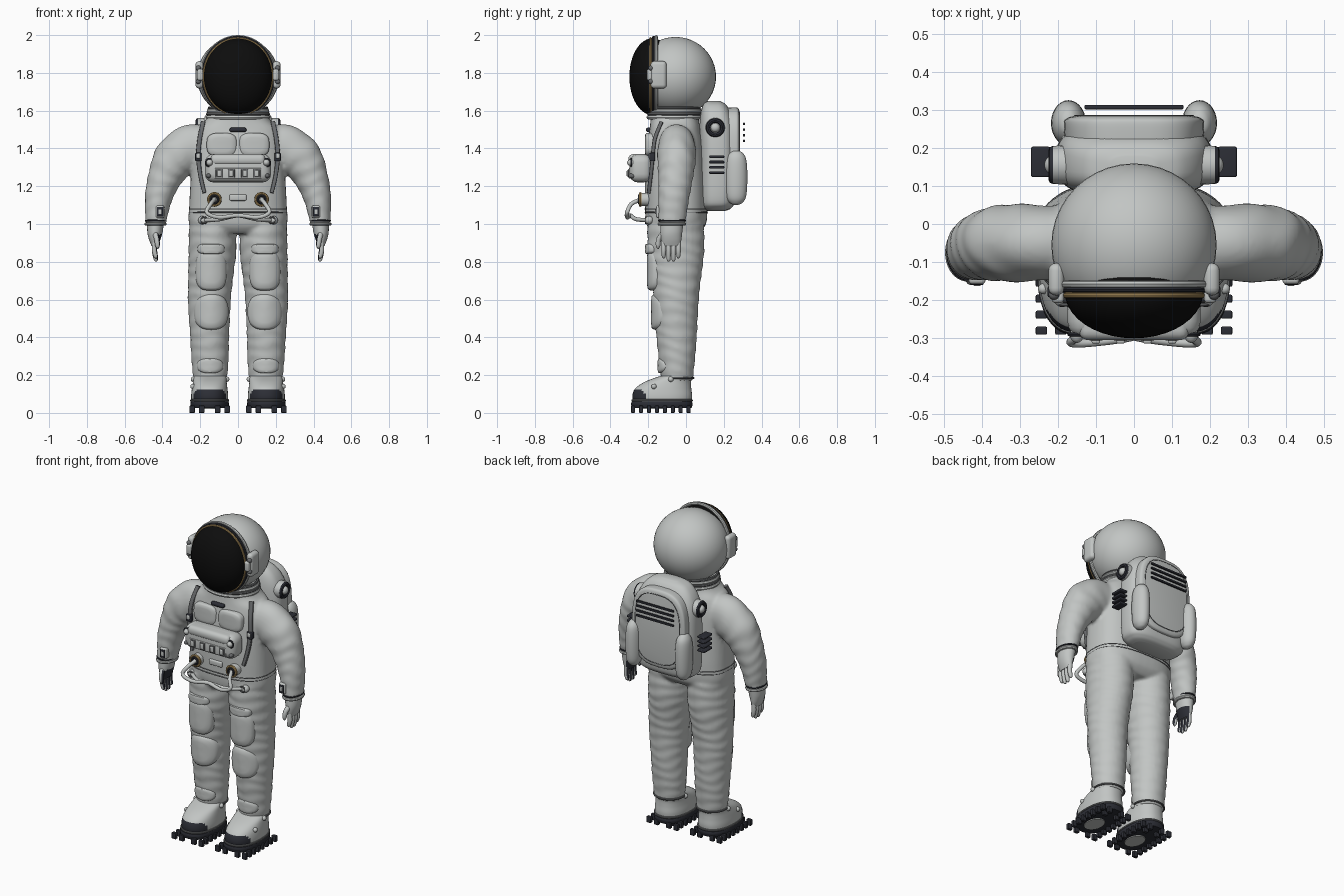
import bpy, bmesh, math
from mathutils import Vector, Matrix

if "Cube" in bpy.data.objects:
    bpy.data.objects.remove(bpy.data.objects["Cube"])


def material(name, r, g, b):
    m = bpy.data.materials.new(name)
    m.use_nodes = True
    m.diffuse_color = (r, g, b, 1)
    m.node_tree.nodes["Principled BSDF"].inputs["Base Color"].default_value = (r, g, b, 1)
    return m


SUIT = material("suit_grey", 0.54, 0.56, 0.55)
DARK = material("dark_rubber", 0.025, 0.027, 0.036)
BLACK = material("visor_black", 0.004, 0.004, 0.004)
GOLD = material("gold_trim", 0.42, 0.28, 0.11)
TRIM = material("mid_grey", 0.14, 0.145, 0.15)


def make(name, bm, mat, mirror=False, rule=None, rule_mat=DARK):
    """Turn a bmesh into an object, optionally mirrored and two-coloured."""
    bmesh.ops.recalc_face_normals(bm, faces=bm.faces)
    bm.normal_update()
    for f in bm.faces:
        f.smooth = True
        if rule and rule(f.calc_center_median(), f.normal):
            f.material_index = 1
    for e in bm.edges:
        e.smooth = e.calc_face_angle(0) < 0.75
    me = bpy.data.meshes.new(name)
    bm.to_mesh(me)
    bm.free()
    me.materials.append(mat)
    if rule:
        me.materials.append(rule_mat)
    ob = bpy.data.objects.new(name, me)
    bpy.context.collection.objects.link(ob)
    if mirror:
        ob.modifiers.new("mirror", 'MIRROR').use_mirror_merge = False
    return ob


def spline(pts, closed, steps):
    """Catmull-Rom through tuples of position and radii."""
    n, out = len(pts), []
    get = lambda i: pts[i % n] if closed else pts[max(0, min(n - 1, i))]
    for i in range(n if closed else n - 1):
        a, b, c, d = (get(i + k) for k in (-1, 0, 1, 2))
        for s in range(steps):
            t = s / steps
            out.append([0.5 * (2 * q + (r - p) * t + (2 * p - 5 * q + 4 * r - w) * t * t
                               + (3 * q - p - 3 * r + w) * t ** 3) for p, q, r, w in zip(a, b, c, d)])
    return out if closed else out + [list(pts[-1])]


def spow(v, power):
    return math.copysign(abs(v) ** (2 / power), v)


def sweep(bm, pts, ref=(0, 1, 0), n=24, power=2, closed=False, steps=6, flat=False, wrinkle=0):
    """Skin superellipse sections along a path of (x, y, z, ru, rv)."""
    rows, ref, loops = spline(pts, closed, steps), Vector(ref), []
    for i, p in enumerate(rows):
        nxt = rows[(i + 1) % len(rows)] if closed else rows[min(i + 1, len(rows) - 1)]
        prv = rows[i - 1] if closed else rows[max(i - 1, 0)]
        t = Vector((0, 0, 1)) if flat else (Vector(nxt[:3]) - Vector(prv[:3])).normalized()
        v = (ref - t * ref.dot(t)).normalized()
        u = v.cross(t)
        loop = []
        for k in range(n):
            a = 2 * math.pi * k / n
            w = 1 + wrinkle * math.sin(95 * p[2] + 2 * math.sin(a) + math.sin(3 * a + 20 * p[2]))
            loop.append(bm.verts.new(Vector(p[:3]) + u * max(p[3], .001) * w * spow(math.cos(a), power)
                                     + v * max(p[4], .001) * w * spow(math.sin(a), power)))
        loops.append(loop)
    for i in range(len(loops) - (0 if closed else 1)):
        a, b = loops[i], loops[(i + 1) % len(loops)]
        for k in range(n):
            bm.faces.new((a[k], a[(k + 1) % n], b[(k + 1) % n], b[k]))
    if not closed:
        bm.faces.new(loops[0])
        bm.faces.new(loops[-1])
    return bm


def tube(name, pts, mat, mirror=False, rule=None, **kw):
    return make(name, sweep(bmesh.new(), pts, **kw), mat, mirror, rule)


def ring(name, c, rx, ry, r, mat, axis='z', mirror=False, power=2, n=64):
    """Closed round cord lying square to an axis."""
    pts = []
    for k in range(n):
        a = spow(math.cos(2 * math.pi * k / n), power) * rx
        b = spow(math.sin(2 * math.pi * k / n), power) * ry
        d = {'x': (0, a, b), 'y': (a, 0, b), 'z': (a, b, 0)}[axis]
        pts.append((c[0] + d[0], c[1] + d[1], c[2] + d[2], r, r))
    ref = {'x': (1, 0, 0), 'y': (0, 1, 0), 'z': (0, 0, 1)}[axis]
    return tube(name, pts, mat, mirror, ref=ref, n=8, closed=True, steps=1)


def box(name, c, size, bevel, mat, mirror=False):
    bm = bmesh.new()
    bmesh.ops.create_cube(bm, size=1, matrix=Matrix.Translation(c) @ Matrix.Diagonal((*size, 1)))
    if bevel:
        bmesh.ops.bevel(bm, geom=bm.edges[:], offset=bevel, segments=4, profile=0.5, affect='EDGES')
    return make(name, bm, mat, mirror)


def ball(name, c, size, mat, mirror=False):
    bm = bmesh.new()
    bmesh.ops.create_uvsphere(bm, u_segments=40, v_segments=24, radius=1,
                              matrix=Matrix.Translation(c) @ Matrix.Diagonal((*size, 1)))
    return make(name, bm, mat, mirror)


def pad(name, cx, cz, hx, hz, y, curve, bulge, mat, mirror=True, power=3.2):
    """Cushion wrapped on the front of a rounded body."""
    bm, n, loops = bmesh.new(), 40, []
    for r, back in ((1, .04), (1, 0), (.96, -.5 * bulge), (.88, -.85 * bulge), (.6, -bulge), (.2, -bulge)):
        loop = []
        for k in range(n):
            a = 2 * math.pi * k / n
            dx = hx * r * spow(math.cos(a), power)
            loop.append(bm.verts.new((cx + dx, y + curve * dx * dx + back, cz + hz * r * spow(math.sin(a), power))))
        loops.append(loop)
    for a, b in zip(loops, loops[1:]):
        for k in range(n):
            bm.faces.new((a[k], a[(k + 1) % n], b[(k + 1) % n], b[k]))
    bm.faces.new(loops[-1])
    return make(name, bm, mat, mirror)


# Suit body: torso, arms and legs fused into one soft skin
bm = bmesh.new()
sweep(bm, [(0, -.055, .95, .2, .12), (0, -.052, 1.0, .258, .158), (0, -.052, 1.1, .258, .165),
           (0, -.055, 1.25, .25, .162), (0, -.055, 1.42, .24, .15), (0, -.058, 1.5, .22, .135),
           (0, -.06, 1.55, .17, .128), (0, -.06, 1.61, .145, .125)], n=48, power=2.6, flat=True)
for s in (1, -1):
    sweep(bm, [(s * .12, -.05, 1.39, .1, .1), (s * .24, -.05, 1.40, .126, .1), (s * .33, -.05, 1.345, .117, .102),
               (s * .385, -.055, 1.25, .092, .092), (s * .42, -.065, 1.14, .073, .082),
               (s * .437, -.075, 1.0, .053, .07)], n=32, steps=12, wrinkle=.022)
    sweep(bm, [(s * .135, -.055, 1.02, .124, .15), (s * .136, -.053, .85, .126, .149), (s * .146, -.052, .7, .118, .13),
               (s * .152, -.051, .58, .113, .117), (s * .15, -.05, .4, .103, .107), (s * .148, -.048, .28, .098, .095),
               (s * .147, -.048, .17, .088, .084)], n=32, steps=12, flat=True, wrinkle=.018)
body = make("suit_body", bm, SUIT)
mod = body.modifiers.new("fuse", 'REMESH')
mod.mode, mod.voxel_size, mod.use_smooth_shade = 'VOXEL', 0.01, True
mod = body.modifiers.new("soften", 'SMOOTH')
mod.factor, mod.iterations = 0.5, 4

# Seams at the waist, ankles and cuffs
for z in (1.062, 1.08):
    ring("waist_seam", (0, -.052, z), .258, .165, .003, TRIM, power=2.6)
ring("ankle_seam", (.147, -.048, .185), .09, .087, .006, TRIM, mirror=True)
ring("cuff_band", (.437, -.075, 1.0), .05, .067, .009, SUIT, mirror=True)
ring("cuff_line", (.436, -.074, 1.018), .052, .07, .005, DARK, mirror=True)

# Helmet, visor and rims
ball("helmet", (0, -.055, 1.78), (.217, .214, .21), SUIT)
ball("visor", (0, -.178, 1.78), (.182, .122, .203), BLACK)
ring("helmet_rim", (0, -.158, 1.781), .192, .209, .01, SUIT, 'y')
ring("visor_seal", (0, -.172, 1.781), .187, .207, .008, DARK, 'y')
ring("visor_gold_rim", (0, -.187, 1.78), .181, .202, .007, GOLD, 'y')
box("ear_housing", (.204, -.145, 1.79), (.042, .085, .145), .02, SUIT, True)
box("ear_latch", (.2, -.19, 1.79), (.032, .035, .06), .01, SUIT, True)
for z in (1.755, 1.825):
    ball("ear_bolt", (.21, -.185, z), (.014, .014, .014), TRIM, True)

# Neck collar
for z, r, m in ((1.565, .158, SUIT), (1.583, .16, TRIM), (1.598, .153, SUIT), (1.613, .152, TRIM)):
    ring("collar_ring", (0, -.06, z), r, r - .022, .013 if m == SUIT else .009, m)

# Chest pockets, control box and straps
pad("chest_pocket", .086, 1.42, .08, .062, -.204, .9, .014, SUIT)
box("collar_slot", (0, -.197, 1.498), (.09, .03, .024), .011, DARK)
box("control_box", (0, -.24, 1.295), (.35, .12, .15), .045, SUIT)
box("control_box_lid", (0, -.25, 1.34), (.29, .11, .06), .025, SUIT)
box("control_panel", (0, -.298, 1.268), (.25, .01, .055), .004, SUIT)
for x in (.035, .1):
    box("switch_recess", (x, -.302, 1.268), (.036, .008, .046), .003, TRIM, True)
    box("switch", (x, -.306, 1.268), (.022, .016, .034), .005, SUIT, True)
ball("box_knob", (.15, -.29, 1.325), (.018, .022, .018), SUIT, True)
ring("box_knob_ring", (.15, -.29, 1.325), .02, .02, .005, DARK, 'y', True, n=24)
ball("lower_knob", (.155, -.285, 1.255), (.013, .02, .013), TRIM, True)
tube("shoulder_strap", [(.185, -.13, 1.54, .012, .01), (.203, -.165, 1.45, .012, .01), (.21, -.176, 1.36, .012, .01),
                        (.2, -.186, 1.26, .011, .01), (.178, -.198, 1.165, .01, .01)], TRIM, True, power=4)
box("strap_buckle", (.21, -.178, 1.355), (.034, .03, .045), .006, DARK, True)
box("strap_clasp", (.21, -.186, 1.36), (.022, .025, .026), .006, SUIT, True)

# Hose sockets and crossing hoses
tube("hose_socket", [(.125, -.18, 1.13, .036, .036), (.125, -.24, 1.13, .034, .034)], SUIT, True, ref=(0, 0, 1))
ring("socket_gold_ring", (.125, -.242, 1.13), .031, .031, .008, GOLD, 'y', True, n=32)
ring("socket_dark_ring", (.125, -.248, 1.13), .02, .02, .007, DARK, 'y', True, n=24)
box("waist_plate", (0, -.218, 1.14), (.09, .02, .034), .008, SUIT)
hose = [(.125, -.24, 1.13), (.145, -.29, 1.105), (.165, -.312, 1.06), (.1, -.31, 1.035),
        (0, -.295, 1.045), (-.1, -.262, 1.025), (-.19, -.19, 1.02)]
tube("hose", [p + (.011, .011) for p in hose], SUIT, True, ref=(0, .5, -1), n=14)
ball("belt_socket", (.188, -.195, 1.02), (.023, .023, .022), SUIT, True)
ring("belt_socket_ring", (.18, -.212, 1.02), .016, .016, .005, TRIM, 'y', True, n=24)

# Thigh, knee and shin pads
pad("thigh_pocket", .142, .755, .082, .107, -.187, 4.5, .02, SUIT)
pad("thigh_flap", .142, .868, .072, .028, -.2, 4.5, .016, SUIT)
pad("knee_pad", .142, .535, .092, .095, -.165, 5, .02, SUIT, power=2.5)
pad("shin_pad", .148, .25, .07, .04, -.138, 5, .012, SUIT, power=2.4)
for x in (.06, .236):
    ball("ankle_stud", (x, -.08, .178), (.014, .014, .014), SUIT, True)

# Wrist gauges
box("wrist_gauge", (.412, -.138, 1.065), (.044, .04, .066), .01, SUIT, True)
box("wrist_gauge_frame", (.412, -.156, 1.065), (.034, .008, .05), .003, DARK, True)
box("wrist_gauge_face", (.412, -.16, 1.065), (.018, .006, .026), .002, SUIT, True)

# Gloves with dark grip on the inner faces
grip = lambda c, nrm: nrm.x < -.45 and c.z < .945
tube("glove", [(.437, -.075, 1.0, .044, .06), (.44, -.078, .955, .04, .058), (.441, -.078, .92, .031, .054),
               (.44, -.078, .885, .018, .047)], SUIT, True, grip)
for y in (-.118, -.092, -.066, -.04):
    low = .802 if y in (-.092, -.066) else .818
    tube("finger", [(.44, y, .905, .014, .013), (.442, y, .86, .014, .013), (.435, y, low + .01, .011, .01),
                    (.433, y, low, .003, .003)], SUIT, True, grip, n=14)
tube("thumb", [(.44, -.115, .955, .016, .016), (.43, -.143, .92, .014, .014), (.426, -.148, .885, .012, .012),
               (.425, -.147, .868, .003, .003)], SUIT, True, grip, n=14)

# Boots with toe caps, soles and lugs
tube("boot", [(.15, -.125, .05, .096, .153), (.15, -.126, .09, .098, .158), (.15, -.12, .13, .094, .148),
              (.149, -.095, .165, .089, .122), (.147, -.052, .195, .086, .086)], SUIT, True,
     lambda c, nrm: c.y < -.215 - max(0, c.z - .1) and c.z < .125, n=48, power=2.3, flat=True)
ring("boot_welt", (.15, -.126, .066), .097, .156, .007, TRIM, mirror=True, power=2.3)
tube("sole", [(.15, -.128, .026, .098, .158), (.15, -.128, .045, .102, .163), (.15, -.128, .06, .1, .16)],
     DARK, True, n=48, power=2.4, flat=True)
tube("sole_patch", [(.15, -.17, .021, .05, .07), (.15, -.17, .028, .05, .07)], SUIT, True, n=32, steps=1, flat=True)
for i in range(8):
    y = -.28 + i * .042
    for x in (.057, .108, .192, .243):
        if i in (0, 7) or x in (.057, .243) or i > 5:
            box("sole_lug", (x, y, .019), (.03, .021, .038), .004, DARK, True)
ball("boot_button", (.238, -.17, .14), (.014, .014, .014), SUIT, True)

# Backpack, rear panel, side pods and vents
tube("backpack", [(0, .16, 1.07, .13, .05), (0, .163, 1.085, .17, .078), (0, .166, 1.13, .198, .094),
                  (0, .168, 1.3, .205, .098), (0, .166, 1.48, .2, .096), (0, .16, 1.57, .175, .085),
                  (0, .152, 1.63, .125, .062), (0, .148, 1.652, .06, .03)], SUIT, n=48, power=3, flat=True)
tube("rear_panel", [(0, .2, 1.375, .18, .24), (0, .262, 1.375, .184, .243), (0, .278, 1.375, .176, .235),
                    (0, .284, 1.375, .155, .215)], SUIT, ref=(0, 0, 1), n=56, power=3)
ring("panel_stitch", (0, .283, 1.375), .155, .215, .003, TRIM, 'y', power=3)
tube("side_pod", [(.172, .265, z, .046 * k, .06 * k) for z, k in
                  ((1.1, .1), (1.112, .55), (1.15, .9), (1.25, 1), (1.34, .9), (1.378, .55), (1.39, .1))],
     SUIT, True, n=28, flat=True)
for i in range(4):
    box("rear_vent_bar", (0, .307, 1.44 + i * .03), (.26, .012, .013), .004, DARK)
    box("side_vent_slat", (.245, .163, 1.272 + i * .028), (.05, .08, .014), .005, DARK, True)
tube("dial_base", [(.17, .155, 1.51, .052, .052), (.212, .155, 1.51, .05, .05)], SUIT, True, ref=(0, 0, 1))
ring("dial_ring", (.213, .155, 1.51), .038, .038, .012, DARK, 'x', True, n=32)
ball("dial_cap", (.215, .155, 1.51), (.02, .024, .024), SUIT, True)
